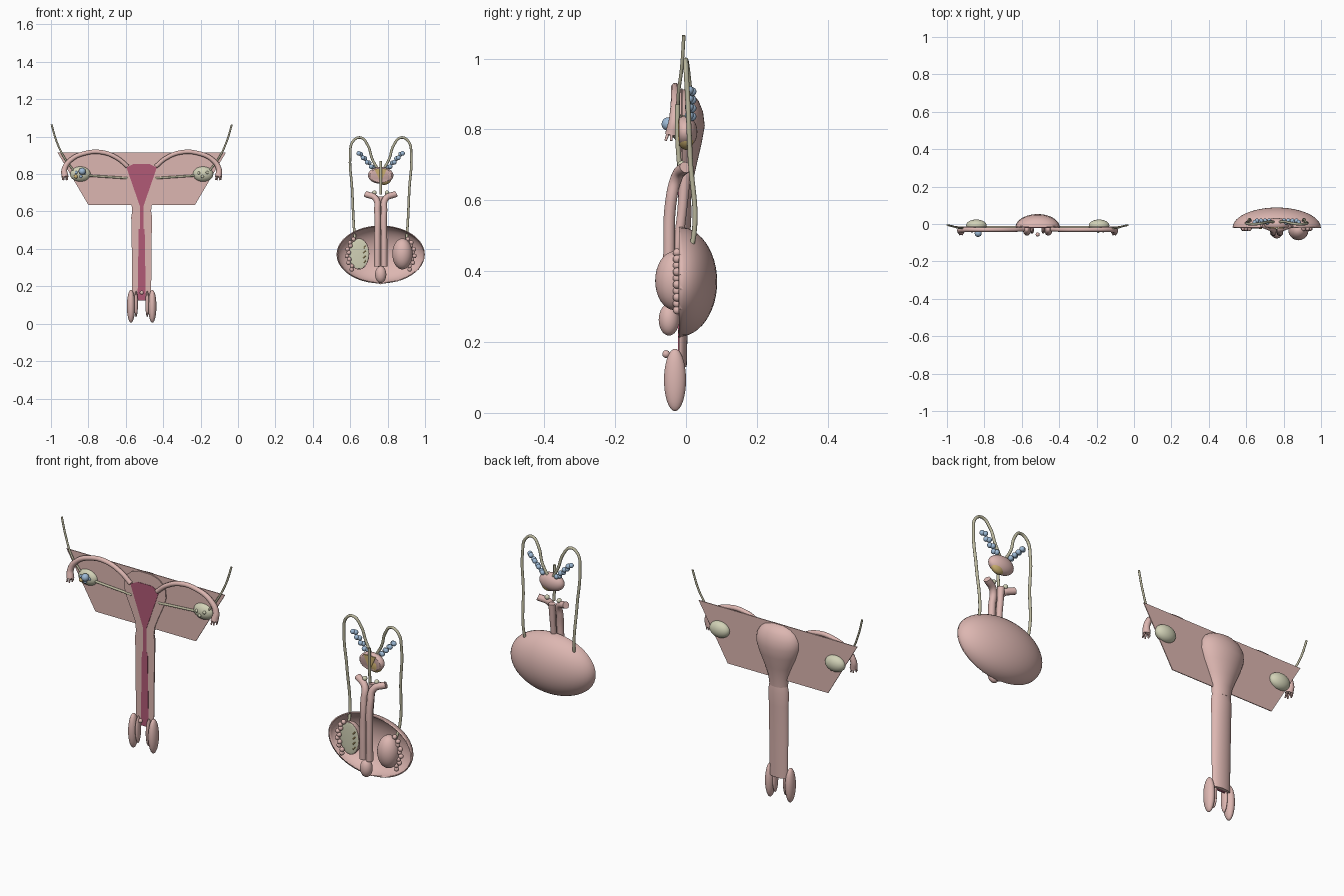
import bpy, bmesh, math
from mathutils import Vector

cube = bpy.data.objects.get("Cube")
if cube:
    bpy.data.objects.remove(cube)

CUT = -0.02          # front section plane
FX, MX = -0.515, 0.763   # centre lines of the two systems


def material(name, r, g, b):
    m = bpy.data.materials.new(name)
    m.use_nodes = True
    m.diffuse_color = (r, g, b, 1)
    m.node_tree.nodes["Principled BSDF"].inputs["Base Color"].default_value = (r, g, b, 1)
    return m


PINK = material("tissue pink", 0.72, 0.47, 0.44)
WINE = material("lining wine", 0.44, 0.10, 0.18)
IVORY = material("gland ivory", 0.64, 0.64, 0.47)
OLIVE = material("duct olive", 0.50, 0.48, 0.34)
BLUE = material("vesicle blue", 0.34, 0.49, 0.67)
GOLD = material("inner gold", 0.60, 0.43, 0.16)


def finish(name, bm, mat, smooth=True):
    bmesh.ops.recalc_face_normals(bm, faces=bm.faces)
    me = bpy.data.meshes.new(name)
    bm.to_mesh(me)
    bm.free()
    ob = bpy.data.objects.new(name, me)
    bpy.context.collection.objects.link(ob)
    me.materials.append(mat)
    if smooth:
        bpy.ops.object.select_all(action='DESELECT')
        ob.select_set(True)
        bpy.context.view_layer.objects.active = ob
        bpy.ops.object.shade_smooth_by_angle(angle=math.radians(40))
    return ob


def ellipsoid(name, loc, radii, mat, cut=False, cap=True, seg=32):
    """Ellipsoid, optionally sliced flat on the section plane."""
    bm = bmesh.new()
    bmesh.ops.create_uvsphere(bm, u_segments=seg, v_segments=seg // 2, radius=1)
    for v in bm.verts:
        v.co = Vector(loc) + Vector([a * b for a, b in zip(v.co, radii)])
    if cut:
        res = bmesh.ops.bisect_plane(bm, geom=bm.verts[:] + bm.edges[:] + bm.faces[:],
                                     plane_co=(0, CUT, 0), plane_no=(0, -1, 0), clear_outer=True)
        if cap:
            rim = [e for e in res["geom_cut"] if isinstance(e, bmesh.types.BMEdge)]
            bmesh.ops.edgeloop_fill(bm, edges=rim)
    return finish(name, bm, mat)


def bead_chain(name, points, radius, mat):
    """One object made of overlapping beads."""
    bm = bmesh.new()
    for p in points:
        r = bmesh.ops.create_uvsphere(bm, u_segments=14, v_segments=8, radius=radius)
        bmesh.ops.translate(bm, verts=r["verts"], vec=p)
    return finish(name, bm, mat)


def tube(name, points, radius, mat, taper=None):
    cu = bpy.data.curves.new(name, 'CURVE')
    cu.dimensions = '3D'
    cu.bevel_depth = radius
    cu.bevel_resolution = 3
    cu.resolution_u = 10
    cu.use_fill_caps = True
    cu.materials.append(mat)
    sp = cu.splines.new('BEZIER')
    sp.bezier_points.add(len(points) - 1)
    for i, (bp, p) in enumerate(zip(sp.bezier_points, points)):
        bp.co = p
        bp.handle_left_type = bp.handle_right_type = 'AUTO'
        bp.radius = taper[i] if taper else 1
    ob = bpy.data.objects.new(name, cu)
    bpy.context.collection.objects.link(ob)
    return ob


def plate(name, outline, y, thick, mat):
    bm = bmesh.new()
    f = bm.faces.new([bm.verts.new((x, y, z)) for x, z in outline])
    ext = bmesh.ops.extrude_face_region(bm, geom=[f])
    verts = [g for g in ext["geom"] if isinstance(g, bmesh.types.BMVert)]
    bmesh.ops.translate(bm, verts=verts, vec=(0, thick, 0))
    return finish(name, bm, mat, smooth=False)


def half_loft(name, rows, mat, n=20):
    """Back half of an elliptical loft with a flat front; rows are z, width, depth."""
    bm = bmesh.new()
    rings = []
    for z, rx, ry in rows:
        rings.append([bm.verts.new((FX + rx * math.cos(math.pi * i / n),
                                    CUT + ry * math.sin(math.pi * i / n), z)) for i in range(n + 1)])
    for a, b in zip(rings, rings[1:]):
        for i in range(n + 1):
            j = (i + 1) % (n + 1)
            bm.faces.new((a[i], a[j], b[j], b[i]))
    bm.faces.new(rings[0])
    bm.faces.new(rings[-1])
    return finish(name, bm, mat)


def mirrored(half):
    """Close a symmetric outline from its right half of (offset, z) points."""
    return [(FX + x, z) for x, z in half] + [(FX - x, z) for x, z in reversed(half)]


# ---- Female system: sectioned body and canal
half_loft("uterus", [(0.60, 0.050, 0.034), (0.65, 0.056, 0.039), (0.70, 0.076, 0.050),
                     (0.76, 0.103, 0.064), (0.81, 0.119, 0.073), (0.85, 0.117, 0.068),
                     (0.88, 0.100, 0.056), (0.90, 0.074, 0.040), (0.912, 0.035, 0.018)], PINK)
half_loft("vaginal_canal", [(0.13, 0.050, 0.022), (0.30, 0.052, 0.026), (0.50, 0.054, 0.032),
                            (0.57, 0.056, 0.036), (0.61, 0.049, 0.033)], PINK)
plate("uterine_lining", mirrored([(0.010, 0.63), (0.081, 0.835), (0.04, 0.855)]),
      CUT - 0.002, 0.006, WINE)
plate("cervical_lining", mirrored([(0.010, 0.50), (0.010, 0.635)]), CUT - 0.002, 0.006, WINE)
plate("vaginal_lining", mirrored([(0.022, 0.125), (0.016, 0.505)]), CUT - 0.002, 0.006, WINE)
plate("broad_ligament", mirrored([(0.285, 0.635), (0.45, 0.915)]), -0.014, 0.004, PINK)

# ---- Female system: paired parts
for side, s in (("right", -1), ("left", 1)):
    def at(x, y, z):
        return (FX + s * x, y, z)
    tube(side + "_fallopian_tube",
         [at(0.075, -0.028, 0.84), at(0.13, -0.03, 0.885), at(0.21, -0.03, 0.916), at(0.30, -0.03, 0.912),
          at(0.38, -0.03, 0.875), at(0.413, -0.033, 0.825), at(0.410, -0.04, 0.785)],
         0.012, PINK, [1, 1, 1, 1, 1.1, 1.3, 1.6])
    for k in range(6):
        a = k * math.tau / 6
        dx, dy = 0.014 * math.cos(a), 0.014 * math.sin(a)
        tube(side + "_fimbria", [at(0.41 + dx * 0.7, -0.04 + dy * 0.7, 0.795),
                                 at(0.41 + dx, -0.042 + dy * 1.3, 0.768)], 0.005, PINK, [1, 0.7])
    ellipsoid(side + "_ovary", at(0.328, -0.008, 0.80), (0.055, 0.032, 0.041), IVORY)
    tube(side + "_ovarian_ligament", [at(0.285, -0.018, 0.792), at(0.18, -0.018, 0.785),
                                      at(0.075, -0.018, 0.778)], 0.006, OLIVE)
    tube(side + "_suspensory_ligament", [at(0.482, -0.006, 1.065), at(0.455, -0.012, 0.975),
                                         at(0.415, -0.022, 0.89), at(0.365, -0.02, 0.82)], 0.005, OLIVE)
    ellipsoid(side + "_outer_labium", at(0.057, -0.031, 0.093), (0.022, 0.031, 0.088), PINK)
    ellipsoid(side + "_inner_labium", at(0.030, -0.032, 0.105), (0.010, 0.020, 0.070), PINK, seg=20)
    bead_chain(side + "_follicles", [at(0.35, -0.037, 0.808), at(0.325, -0.040, 0.787),
                                     at(0.305, -0.036, 0.805)], 0.008, BLUE if s < 0 else IVORY)
ellipsoid("large_follicle", (FX - 0.318, -0.050, 0.815), (0.019, 0.019, 0.019), BLUE, seg=20)
ellipsoid("yellow_body", (FX - 0.352, -0.034, 0.787), (0.011, 0.011, 0.011), GOLD, seg=16)
ellipsoid("clitoris", (FX, -0.056, 0.166), (0.011, 0.011, 0.011), PINK, seg=16)

# ---- Male system: open scrotal bowl
bowl = ellipsoid("scrotum", (MX, CUT, 0.37), (0.236, 0.108, 0.155), PINK, cut=True, cap=False, seg=48)
mod = bowl.modifiers.new("wall", 'SOLIDIFY')
mod.thickness = 0.005

# ---- Male system: one whole and one sectioned testis
ellipsoid("left_testis", (MX + 0.116, -0.032, 0.373), (0.054, 0.055, 0.083), PINK)
ellipsoid("right_testis", (MX - 0.116, -0.012, 0.373), (0.055, 0.055, 0.084), PINK, cut=True)
ellipsoid("right_testis_section", (MX - 0.116, CUT, 0.373), (0.051, 0.004, 0.080), IVORY)
for k in range(4):
    tube("seminal_tubule", [(MX - 0.092, -0.025, 0.325 + 0.026 * k),
                            (MX - 0.080, -0.025, 0.338 + 0.026 * k)], 0.003, GOLD)

# ---- Male system: paired parts
for side, s in (("right", -1), ("left", 1)):
    def at(x, y, z):
        return (MX + s * x, y, z)
    bead_chain(side + "_epididymis",
               [at(0.150 + 0.026 * math.sin(math.pi * k / 9) + 0.005 * (-1) ** k, -0.025, 0.29 + 0.018 * k)
                for k in range(10)], 0.012, PINK)
    tube(side + "_vas_deferens",
         [at(0.135, 0.0, 0.43), at(0.142, 0.022, 0.50), at(0.153, 0.012, 0.72), at(0.163, 0.004, 0.90),
          at(0.148, 0.0, 0.975), at(0.108, 0.0, 0.995), at(0.070, 0.006, 0.955), at(0.045, 0.012, 0.88),
          at(0.012, 0.01, 0.82)], 0.007, OLIVE)
    bead_chain(side + "_seminal_vesicle",
               [at(0.040 + 0.011 * k, 0.013 + 0.004 * (-1) ** k, 0.832 + 0.0118 * k + 0.004 * (-1) ** k)
                for k in range(8)], 0.0125, BLUE)
    tube(side + "_erectile_shaft",
         [at(0.018, -0.047, 0.305), at(0.018, -0.048, 0.45), at(0.018, -0.042, 0.60),
          at(0.026, -0.025, 0.668), at(0.080, -0.002, 0.693)], 0.017, PINK)
    ellipsoid(side + "_bulbourethral_gland", at(0.034, -0.012, 0.700), (0.012, 0.012, 0.012), IVORY, seg=16)

# ---- Male system: midline parts
tube("spongy_shaft", [(MX, -0.034, 0.29), (MX, -0.030, 0.42), (MX, -0.012, 0.56), (MX, -0.002, 0.68)],
     0.014, PINK, [1, 1, 1, 1.2])
ellipsoid("glans", (MX, -0.048, 0.263), (0.030, 0.029, 0.045), PINK)
ellipsoid("prostate", (MX, -0.002, 0.793), (0.068, 0.034, 0.045), PINK, cut=True)
ellipsoid("prostate_inner_zone", (MX + 0.018, 0.0, 0.780), (0.040, 0.024, 0.038), GOLD, cut=True)
plate("prostate_section", [(MX, 0.755), (MX + 0.034, 0.828), (MX - 0.034, 0.828)], CUT - 0.003, 0.005, GOLD)
tube("urethra", [(MX, -0.024, 0.87), (MX, -0.024, 0.78), (MX, -0.018, 0.69)], 0.007, OLIVE)
